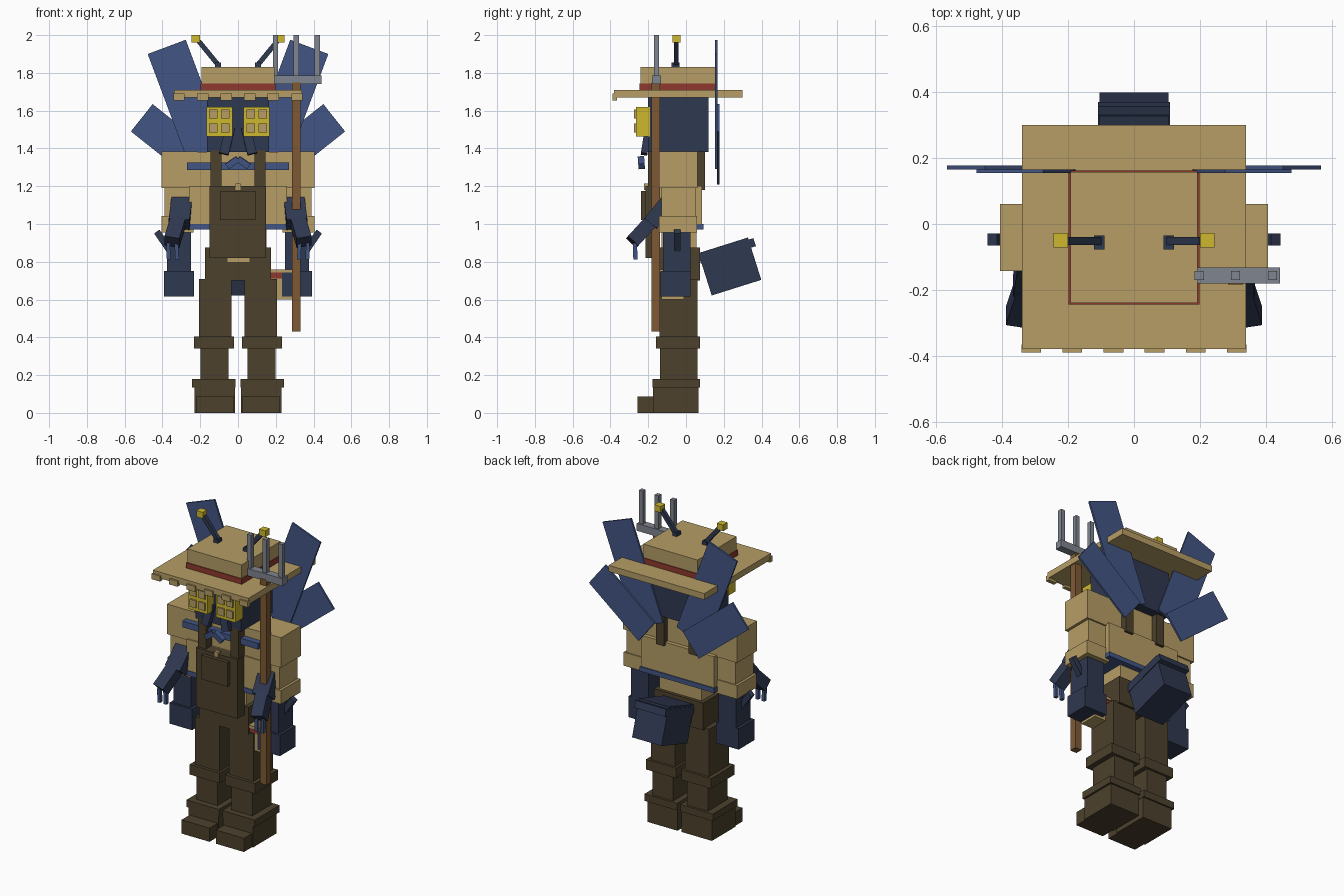
import bpy, bmesh, math
from mathutils import Vector, Matrix

if "Cube" in bpy.data.objects:
    bpy.data.objects.remove(bpy.data.objects["Cube"])


def lin(c):
    return c / 12.92 if c <= 0.04045 else ((c + 0.055) / 1.055) ** 2.4


def mat(name, r, g, b):
    m = bpy.data.materials.new(name)
    m.diffuse_color = (lin(r / 255), lin(g / 255), lin(b / 255), 1)
    m.use_nodes = True
    m.node_tree.nodes["Principled BSDF"].inputs["Base Color"].default_value = m.diffuse_color
    return m


TAN = mat("straw tan", 182, 158, 102)
NAVY = mat("dark navy", 47, 56, 80)
BLUE = mat("wing blue", 66, 85, 132)
BROWN = mat("dark brown", 76, 65, 44)
RED = mat("band red", 143, 56, 46)
YELLOW = mat("yellow", 206, 184, 46)
GREY = mat("steel grey", 128, 133, 142)
WOOD = mat("wood", 126, 89, 52)


def cuboid(name, m, size, matrix):
    """Box of a given size placed by a matrix."""
    me = bpy.data.meshes.new(name)
    bm = bmesh.new()
    bmesh.ops.create_cube(bm, size=1, matrix=matrix @ Matrix.Diagonal((*size, 1)))
    bm.to_mesh(me)
    bm.free()
    me.materials.append(m)
    ob = bpy.data.objects.new(name, me)
    bpy.context.collection.objects.link(ob)
    return ob


def box(name, m, x, y, z):
    """Box from x, y and z ranges."""
    c = [(r[0] + r[1]) / 2 for r in (x, y, z)]
    s = [r[1] - r[0] for r in (x, y, z)]
    return cuboid(name, m, s, Matrix.Translation(c))


def pair(name, m, x, y, z):
    box(name + "_right", m, x, y, z)
    box(name + "_left", m, (-x[1], -x[0]), y, z)


def bar(name, m, p, q, w, d):
    """Box running from p to q, with width w (along x) and depth d."""
    p, q = Vector(p), Vector(q)
    az = (q - p).normalized()
    ay = az.cross(Vector((1, 0, 0))).normalized()
    ax = ay.cross(az)
    rot = Matrix((ax, ay, az)).transposed().to_4x4()
    return cuboid(name, m, (w, d, (q - p).length), Matrix.Translation((p + q) / 2) @ rot)


def bars(name, m, p, q, w, d):
    for s, side in ((1, "right"), (-1, "left")):
        bar(f"{name}_{side}", m, (s * p[0], *p[1:]), (s * q[0], *q[1:]), w, d)


def plate(name, m, corner, deg, length, width, y):
    """Wing plates in the xz plane: the outer top corner, the slope and the size."""
    a = math.radians(deg)
    d = Vector((-math.cos(a), 0, -math.sin(a)))
    n = Vector((-math.sin(a), 0, math.cos(a)))
    p = Vector((corner[0], y, corner[1])) + n * width / 2
    bars(name, m, tuple(p), tuple(p + d * length), width, 0.012)


# Hat
box("hat_brim", TAN, (-.34, .34), (-.38, .30), (1.67, 1.71))
box("hat_crown", TAN, (-.193, .193), (-.24, .158), (1.70, 1.832))
box("hat_band", RED, (-.198, .198), (-.245, .163), (1.705, 1.745))
for i in range(6):
    x = -.312 + i * .1248
    box(f"brim_fringe_{i + 1}", TAN, (x - .03, x + .03), (-.39, -.365), (1.655, 1.69))

# Head, eyes and mouthparts
box("head", NAVY, (-.163, .163), (-.20, .12), (1.38, 1.68))
pair("eye", YELLOW, (.03, .168), (-.265, -.19), (1.463, 1.62))
for i, x in enumerate((.045, .108)):
    for j, z in enumerate((1.485, 1.558)):
        pair(f"eye_pane_{i}{j}", TAN, (x, x + .046), (-.274, -.26), (z, z + .048))
bars("mandible", NAVY, (.04, -.20, 1.51), (.075, -.222, 1.37), .05, .035)
bars("mandible_tip", BLUE, (.058, -.235, 1.305), (.0, -.238, 1.345), .034, .034)

# Antennae
pair("antenna_base", NAVY, (.09, .122), (-.077, -.035), (1.832, 1.855))
bars("antenna", NAVY, (.103, -.052, 1.84), (.208, -.052, 1.968), .026, .024)
pair("antenna_knob", YELLOW, (.2, .245), (-.072, -.028), (1.96, 2.0))

# Wings
plate("upper_wing", BLUE, (.478, 1.90), 69.5, .65, .215, .16)
plate("lower_wing", BLUE, (.567, 1.49), 38.5, .45, .185, .171)

# Shirt
box("shirt_upper", TAN, (-.23, .23), (-.14, .06), (1.18, 1.38))
box("shirt_lower", TAN, (-.26, .26), (-.15, .085), (1.0, 1.2))
box("shirt_hem", BLUE, (-.265, .265), (-.155, .092), (.97, 1.0))
box("shirt_waist", TAN, (-.15, .15), (-.13, .055), (.78, .98))
box("collar", BLUE, (-.27, .27), (-.18, -.12), (1.285, 1.325))

# Main arms
pair("shoulder", TAN, (.215, .406), (-.142, .06), (1.19, 1.383))
pair("sleeve", TAN, (.24, .388), (-.13, .05), (1.03, 1.2))
pair("cuff", TAN, (.235, .404), (-.142, .057), (.955, 1.042))
pair("lower_arm", NAVY, (.25, .375), (-.122, .025), (.74, .97))
pair("hand", NAVY, (.232, .392), (-.135, .025), (.615, .75))
bars("arm_spike", NAVY, (.365, -.047, .865), (.43, -.047, .96), .035, .035)

# Small front arms
bars("front_upper_arm", NAVY, (.295, -.085, 1.13), (.312, -.19, 1.0), .11, .085)
bars("front_forearm", NAVY, (.312, -.17, 1.03), (.35, -.285, .905), .08, .075)
for i, dx in enumerate((-.022, .022)):
    bars(f"front_claw_{i + 1}", BLUE, (.348 + dx, -.27, .9), (.345 + dx, -.268, .812), .02, .022)

# Dungarees
box("bib", BROWN, (-.15, .147), (-.215, -.145), (.82, 1.2))
box("bib_pocket", BROWN, (-.095, .092), (-.238, -.21), (1.02, 1.175))
box("bib_button", TAN, (-.014, .014), (-.222, -.2), (1.18, 1.215))
pair("strap_front", BROWN, (.088, .145), (-.20, -.13), (1.18, 1.385))
pair("strap_top", BROWN, (.088, .145), (-.2, .1), (1.36, 1.388))
pair("strap_back", BROWN, (.088, .145), (.05, .1), (1.18, 1.37))
box("trouser_waist", BROWN, (-.175, .175), (-.145, .075), (.7, .875))
box("waist_gap", TAN, (-.055, .06), (-.15, -.14), (.8, .82))
pair("thigh", BROWN, (.035, .207), (-.14, .06), (.39, .71))
pair("knee_band", BROWN, (.02, .232), (-.16, .075), (.34, .405))
pair("shin", BROWN, (.05, .198), (-.137, .06), (.17, .35))
pair("boot_band", BROWN, (.012, .243), (-.177, .075), (.135, .18))
pair("boot", BROWN, (.015, .23), (-.175, .065), (0, .14))
pair("boot_toe", BROWN, (.022, .222), (-.257, -.17), (0, .088))

# Hip pouch
box("pouch", TAN, (.17, .29), (-.13, -.01), (.6, .74))
box("pouch_band", RED, (.168, .293), (-.134, -.006), (.712, .742))
box("pouch_rim", TAN, (.165, .3), (-.14, 0), (.742, .76))

# Insect abdomen, tilted back
tilt = Matrix.Rotation(math.radians(17.5), 4, 'X')
cuboid("abdomen", NAVY, (.21, .275, .235), Matrix.Translation((0, .232, .775)) @ tilt)
cuboid("abdomen_band", NAVY, (.218, .305, .045), Matrix.Translation((0, .218, .858)) @ tilt)

# Pitchfork
box("fork_handle", WOOD, (.285, .331), (-.183, -.137), (.43, 1.75))
box("fork_crossbar", GREY, (.187, .443), (-.181, -.132), (1.74, 1.787))
for i, x in enumerate((.198, .308, .42)):
    box(f"fork_prong_{i + 1}", GREY, (x - .014, x + .014), (-.17, -.142), (1.78, 2.0))
